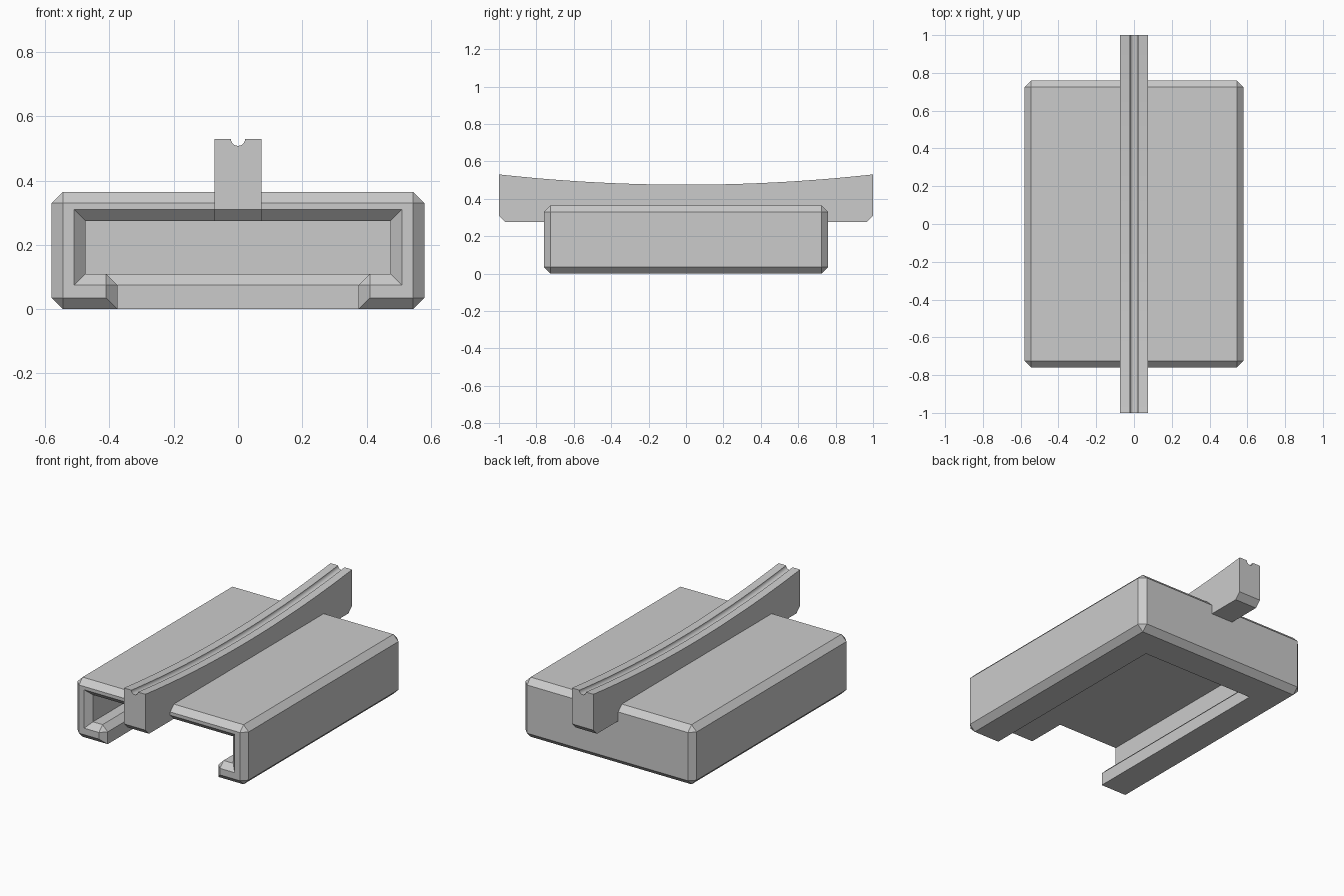
import bpy, bmesh, math
from mathutils import Matrix, Vector

if "Cube" in bpy.data.objects:
    bpy.data.objects.remove(bpy.data.objects["Cube"], do_unlink=True)

grey = bpy.data.materials.new("light_grey")
grey.use_nodes = True
COLOUR = (0.6, 0.6, 0.6, 1)
grey.diffuse_color = COLOUR
grey.node_tree.nodes["Principled BSDF"].inputs["Base Color"].default_value = COLOUR

BEVEL = 0.035
SLOT_X, SLOT_END = 0.375, 0.55


def make_object(name, bm):
    bmesh.ops.recalc_face_normals(bm, faces=bm.faces)
    mesh = bpy.data.meshes.new(name)
    bm.to_mesh(mesh)
    bm.free()
    mesh.materials.append(grey)
    obj = bpy.data.objects.new(name, mesh)
    bpy.context.collection.objects.link(obj)
    return obj


def box(name, lo, hi):
    lo, hi = Vector(lo), Vector(hi)
    bm = bmesh.new()
    bmesh.ops.create_cube(bm, size=1, matrix=Matrix.Translation((lo + hi) / 2)
                          @ Matrix.Diagonal((*(hi - lo), 1)))
    return make_object(name, bm)


# Hollow body: block minus cavity and bottom slot, both open at the front
body = box("body", (-0.58, -0.76, 0), (0.58, 0.76, 0.365))
cutters = [box("cavity_cutter", (-0.475, -1, 0.11), (0.475, 0.65, 0.275)),
           box("slot_cutter", (-SLOT_X, -1.1, -0.2), (SLOT_X, SLOT_END, 0.2))]
for cutter in cutters:
    cutter.hide_render = True
    mod = body.modifiers.new("cut", "BOOLEAN")
    mod.operation, mod.solver, mod.object = "DIFFERENCE", "EXACT", cutter
depsgraph = bpy.context.evaluated_depsgraph_get()
bm = bmesh.new()
bm.from_mesh(bpy.data.meshes.new_from_object(body.evaluated_get(depsgraph)))
body.modifiers.clear()
for cutter in cutters:
    bpy.data.objects.remove(cutter, do_unlink=True)

# Chamfer every outward edge except the lower rim of the slot
bmesh.ops.remove_doubles(bm, verts=bm.verts, dist=1e-4)
bmesh.ops.dissolve_limit(bm, angle_limit=0.02, verts=bm.verts, edges=bm.edges)
bm.normal_update()


def on_slot_rim(edge):
    return all(abs(v.co.z) < 0.001 and abs(v.co.x) < SLOT_X + 0.01 for v in edge.verts)


outer = [e for e in bm.edges if e.is_manifold
         and e.calc_face_angle_signed() > 0.1 and not on_slot_rim(e)]
bmesh.ops.bevel(bm, geom=outer, offset=BEVEL, offset_type="OFFSET",
                segments=1, profile=0.5, affect="EDGES", clamp_overlap=False)
bm.to_mesh(body.data)
bm.free()

# Curved rail with a round groove, lofted along y
HALF, GROOVE, LOW = 0.073, 0.022, 0.275
SAG = 0.055
STEPS = 24
inner = 1 - BEVEL
stations = [-1] + [inner * (2 * i / STEPS - 1) for i in range(STEPS + 1)] + [1]
bm = bmesh.new()
rings = []
for y in stations:
    top = 0.475 + SAG * y * y
    bottom = LOW + (BEVEL if abs(y) == 1 else 0)
    groove = [(GROOVE * math.cos(a), top - GROOVE * math.sin(a))
              for a in (math.pi * i / 10 for i in range(11))]
    profile = [(-HALF, bottom), (HALF, bottom), (HALF, top), *groove, (-HALF, top)]
    rings.append([bm.verts.new((x, y, z)) for x, z in profile])
for a, b in zip(rings, rings[1:]):
    for i in range(len(a)):
        j = (i + 1) % len(a)
        bm.faces.new((a[i], a[j], b[j], b[i]))
bm.faces.new(rings[0])
bm.faces.new(rings[-1])
rail = make_object("grooved_rail", bm)

bpy.ops.object.select_all(action="DESELECT")
rail.select_set(True)
bpy.context.view_layer.objects.active = rail
bpy.ops.object.shade_smooth_by_angle(angle=math.radians(30))
